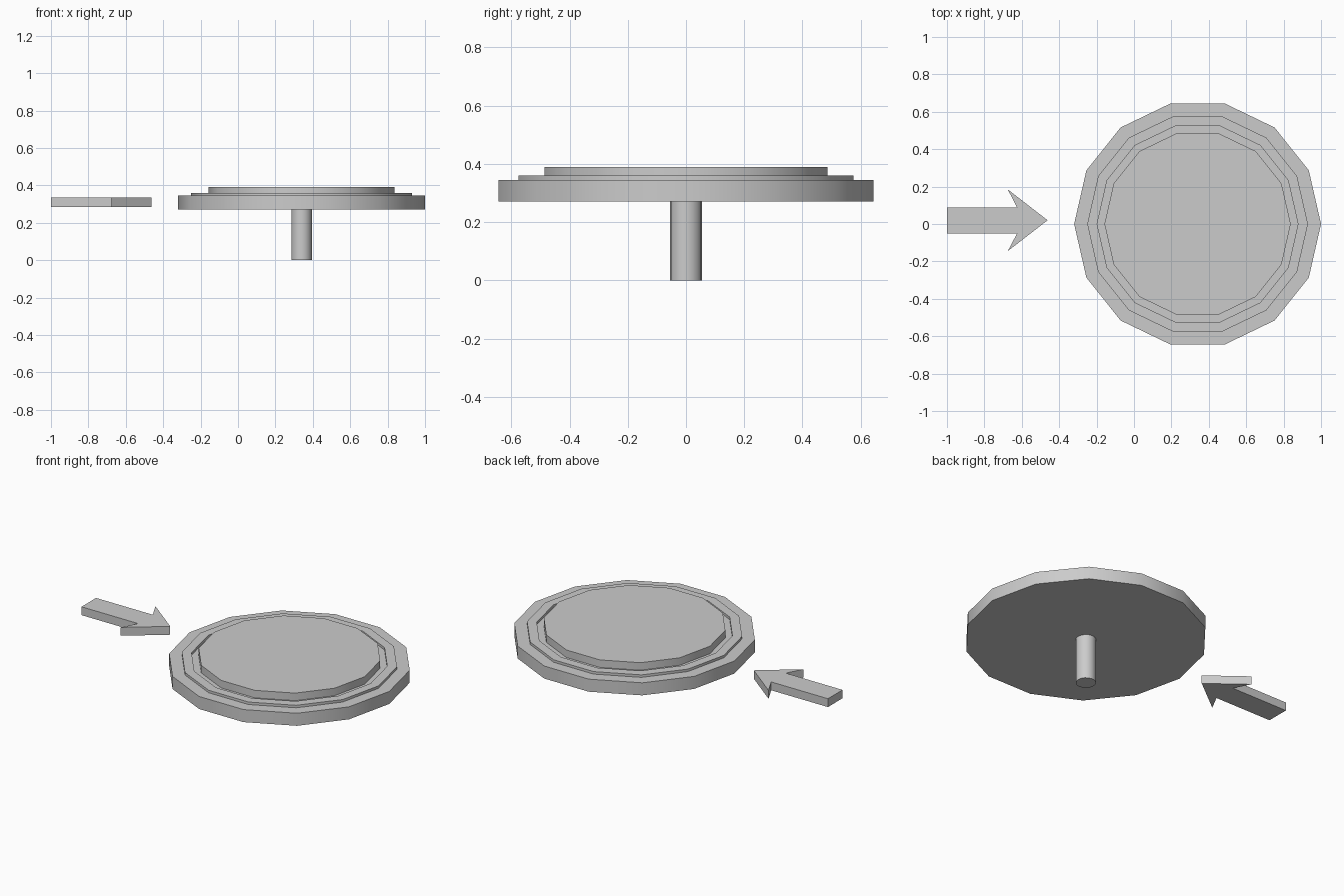
import bpy, bmesh
from math import cos, sin, tau, radians

if "Cube" in bpy.data.objects:
    bpy.data.objects.remove(bpy.data.objects["Cube"])

CX = 0.34  # axis of the round table


def finish(name, bm, smooth=True):
    bmesh.ops.recalc_face_normals(bm, faces=bm.faces[:])
    mesh = bpy.data.meshes.new(name)
    bm.to_mesh(mesh)
    bm.free()
    ob = bpy.data.objects.new(name, mesh)
    bpy.context.collection.objects.link(ob)
    bpy.ops.object.select_all(action='DESELECT')
    ob.select_set(True)
    bpy.context.view_layer.objects.active = ob
    if smooth:
        bpy.ops.object.shade_smooth_by_angle(angle=radians(30))
    return ob


def lathe(name, profile, sides):
    """Revolve (radius, z) points around the axis and cap both ends."""
    bm = bmesh.new()
    rings = [[bm.verts.new((CX + r * cos(tau * i / sides), r * sin(tau * i / sides), z))
              for i in range(sides)] for r, z in profile]
    for a, b in zip(rings, rings[1:]):
        for i in range(sides):
            j = (i + 1) % sides
            bm.faces.new((a[i], a[j], b[j], b[i]))
    bm.faces.new(rings[0][::-1])
    bm.faces.new(rings[-1])
    return finish(name, bm)


# Stepped platform: base, raised lip, groove, raised centre
lathe("platform", [(0.66, 0.27), (0.66, 0.345), (0.59, 0.345), (0.59, 0.36),
                   (0.537, 0.36), (0.537, 0.345), (0.498, 0.345), (0.498, 0.39)], 14)

# Support post
lathe("post", [(0.055, 0.0), (0.055, 0.27)], 16)

# Flat direction arrow pointing at the platform
outline = [(-1, -0.05), (-0.625, -0.05), (-0.675, -0.145), (-0.462, 0.02),
           (-0.675, 0.185), (-0.625, 0.088), (-1, 0.088)]
bm = bmesh.new()
face = bm.faces.new([bm.verts.new((x, y, 0.285)) for x, y in outline])
top = bmesh.ops.extrude_face_region(bm, geom=[face], use_keep_orig=True)["geom"]
bmesh.ops.translate(bm, vec=(0, 0, 0.05),
                    verts=[v for v in top if isinstance(v, bmesh.types.BMVert)])
finish("arrow", bm, smooth=False)
